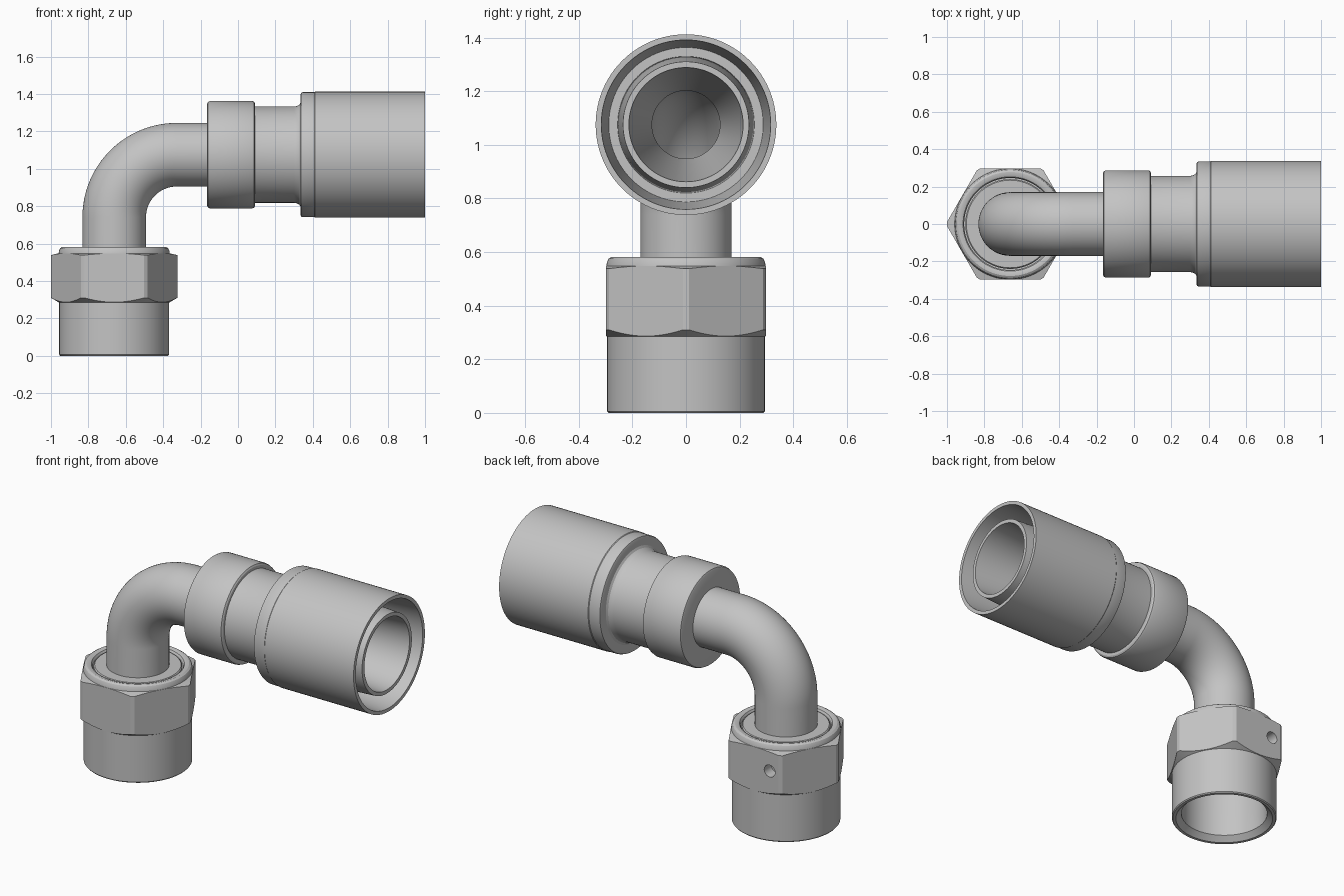
import bpy, bmesh, math
from mathutils import Matrix, Vector

if "Cube" in bpy.data.objects:
    bpy.data.objects.remove(bpy.data.objects["Cube"])

SEG = 96
NUT_X, AXIS_Z = -0.662, 1.075       # nut axis, hose axis
steel = bpy.data.materials.new("grey steel")
steel.diffuse_color = (0.55, 0.55, 0.55, 1)
steel.use_nodes = True
steel.node_tree.nodes["Principled BSDF"].inputs["Base Color"].default_value = steel.diffuse_color

UP = Matrix.Translation((NUT_X, 0, 0))
ALONG = Matrix.Translation((0, 0, AXIS_Z)) @ Matrix.Rotation(math.pi / 2, 4, 'Y')


def finish(name, bm):
    bmesh.ops.recalc_face_normals(bm, faces=bm.faces)
    me = bpy.data.meshes.new(name)
    bm.to_mesh(me)
    bm.free()
    me.materials.append(steel)
    ob = bpy.data.objects.new(name, me)
    bpy.context.collection.objects.link(ob)
    return ob


def select(ob):
    bpy.ops.object.select_all(action='DESELECT')
    ob.select_set(True)
    bpy.context.view_layer.objects.active = ob


def smooth(ob):
    select(ob)
    bpy.ops.object.shade_smooth_by_angle(angle=math.radians(28))


def skin(bm, rings, close):
    """Quads between successive rings; close joins last to first."""
    n = len(rings)
    for i in range(n if close else n - 1):
        a, b = rings[i], rings[(i + 1) % n]
        for j in range(len(a)):
            k = (j + 1) % len(a)
            bm.faces.new((a[j], a[k], b[k], b[j]))


def revolve(name, profile, matrix):
    """Closed (radius, height) profile turned into a hollow ring solid."""
    bm = bmesh.new()
    rings = [[bm.verts.new(matrix @ Vector((r * math.cos(2 * math.pi * j / SEG),
                                            r * math.sin(2 * math.pi * j / SEG), h)))
              for j in range(SEG)] for r, h in profile]
    skin(bm, rings, True)
    return finish(name, bm)


def prism(name, sides, radius, depth, matrix):
    bm = bmesh.new()
    bmesh.ops.create_cone(bm, cap_ends=True, segments=sides, radius1=radius,
                          radius2=radius, depth=depth, matrix=matrix)
    ob = finish(name, bm)
    ob.hide_render = True
    return ob


def boolean(ob, cutter, op):
    m = ob.modifiers.new(op, 'BOOLEAN')
    m.operation, m.object, m.solver = op, cutter, 'EXACT'
    select(ob)
    bpy.ops.object.modifier_apply(modifier=m.name)
    bpy.data.objects.remove(cutter, do_unlink=True)


# Swivel nut: turned blank, trimmed by a hexagon with corners on the x axis
nut = revolve("swivel_nut", [
    (0.272, 0), (0.289, 0), (0.294, 0.006), (0.294, 0.284), (0.338, 0.310),
    (0.338, 0.538), (0.297, 0.548), (0.295, 0.562), (0.289, 0.575), (0.278, 0.582),
    (0.264, 0.582), (0.252, 0.577), (0.246, 0.567), (0.246, 0.50), (0.236, 0.50),
    (0.236, 0.37), (0.241, 0.35), (0.241, 0.03)], UP)
hexagon = prism("hex_cutter", 6, 0.298 / math.cos(math.pi / 6), 2, UP)
corner = max(hexagon.data.vertices, key=lambda v: v.co.x).co
turn = math.atan2(corner.y, corner.x - NUT_X)
hexagon.data.transform(UP @ Matrix.Rotation(-turn, 4, 'Z') @ UP.inverted())
boolean(nut, hexagon, 'INTERSECT')

# Wire hole on the rear flat
drill = prism("hole_cutter", 32, 0.036, 0.16,
              Matrix.Translation((NUT_X - 0.1, 0.31, 0.43)) @ Matrix.Rotation(math.pi / 2, 4, 'X'))
boolean(nut, drill, 'DIFFERENCE')
smooth(nut)

# Seat inside the nut, around the tube
smooth(revolve("tube_seat", [(0.127, 0.36), (0.240, 0.36), (0.240, 0.565),
                             (0.234, 0.572), (0.15, 0.572)], UP))

# Bent tube: hollow section swept along an up-and-over path
BEND = 0.335
path = [(NUT_X, 0.37, 0.0)]
for i in range(33):
    a = i / 32 * math.pi / 2
    path.append((NUT_X + BEND * (1 - math.cos(a)), AXIS_Z - BEND + BEND * math.sin(a), a))
path.append((-0.1, AXIS_Z, math.pi / 2))
bm = bmesh.new()


def tube_ring(x, z, a, r):
    out = []
    for j in range(64):
        t = 2 * math.pi * j / 64
        u, v = r * math.cos(t), r * math.sin(t)
        out.append(bm.verts.new((x + u * math.cos(a), v, z - u * math.sin(a))))
    return out


outer = [tube_ring(*p, 0.170) for p in path]
inner = [tube_ring(*p, 0.127) for p in path]
skin(bm, outer + inner[::-1], True)
smooth(finish("elbow_tube", bm))

# Collar behind the bend
smooth(revolve("collar", [
    (0.16, -0.165), (0.273, -0.165), (0.282, -0.161), (0.287, -0.150),
    (0.287, 0.076), (0.283, 0.086), (0.274, 0.091), (0.16, 0.091)], ALONG))

# Crimped ferrule with its neck and open hose groove
smooth(revolve("ferrule", [
    (0.19, 0.06), (0.257, 0.06), (0.257, 0.300), (0.260, 0.315), (0.267, 0.328),
    (0.279, 0.335), (0.324, 0.335), (0.331, 0.338), (0.334, 0.346), (0.334, 0.408),
    (0.337, 0.412), (0.337, 1.0), (0.316, 1.0), (0.288, 0.6), (0.24, 0.6)], ALONG))

# Tapered hose stem inside the ferrule
smooth(revolve("hose_stem", [
    (0.127, -0.1), (0.20, -0.1), (0.255, 0.6), (0.235, 0.985), (0.213, 0.985)], ALONG))
